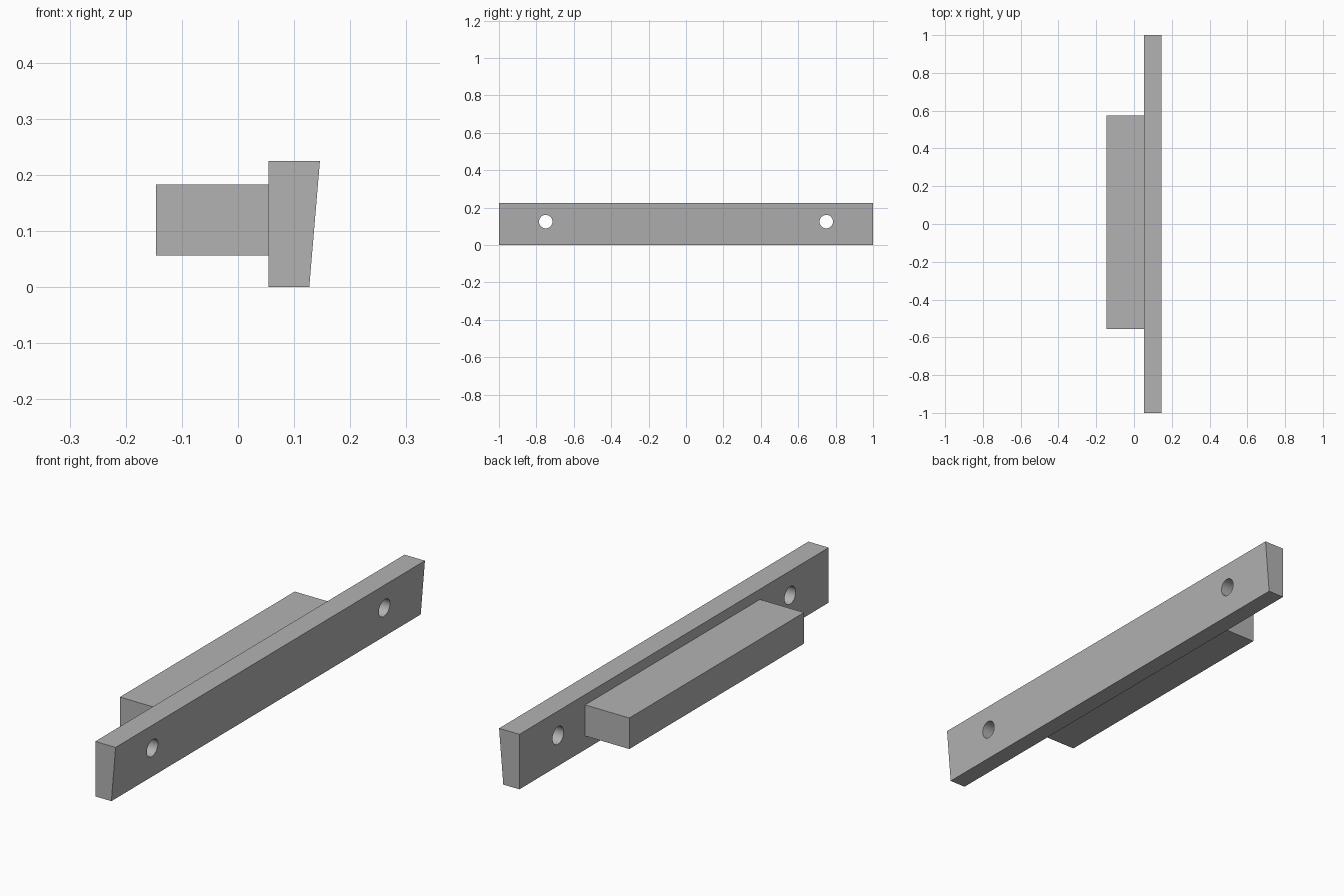
import bpy
import bmesh
from math import radians

if "Cube" in bpy.data.objects:
    bpy.data.objects.remove(bpy.data.objects["Cube"], do_unlink=True)

GREY = (0.45, 0.45, 0.45, 1)
grey = bpy.data.materials.new("plain grey")
grey.use_nodes = True
grey.diffuse_color = GREY
grey.node_tree.nodes["Principled BSDF"].inputs["Base Color"].default_value = GREY


def extrude_along_y(name, profile, y_start, y_end):
    """Solid bar made from an x-z profile."""
    bm = bmesh.new()
    face = bm.faces.new([bm.verts.new((x, y_start, z)) for x, z in profile])
    result = bmesh.ops.extrude_face_region(bm, geom=[face])
    moved = [v for v in result["geom"] if isinstance(v, bmesh.types.BMVert)]
    bmesh.ops.translate(bm, verts=moved, vec=(0, y_end - y_start, 0))
    bmesh.ops.recalc_face_normals(bm, faces=bm.faces)
    mesh = bpy.data.meshes.new(name)
    bm.to_mesh(mesh)
    bm.free()
    mesh.materials.append(grey)
    obj = bpy.data.objects.new(name, mesh)
    bpy.context.collection.objects.link(obj)
    return obj


# Long plate with a sloping outer face
plate = extrude_along_y(
    "face_plate", [(0.054, 0), (0.127, 0), (0.146, 0.225), (0.054, 0.225)], -1, 1)

# Shorter block on the inner side
extrude_along_y(
    "rear_block", [(-0.146, 0.056), (0.054, 0.056), (0.054, 0.183), (-0.146, 0.183)],
    -0.555, 0.575)

# Screw holes through the plate
for y in (-0.75, 0.75):
    bpy.ops.mesh.primitive_cylinder_add(
        vertices=48, radius=0.036, depth=0.4,
        location=(0.1, y, 0.125), rotation=(0, radians(90), 0))
    cutter = bpy.context.object
    cutter.name = "hole_cutter"
    cutter.hide_render = True
    cutter.data.materials.append(grey)
    cut = plate.modifiers.new("screw_hole", "BOOLEAN")
    cut.operation = "DIFFERENCE"
    cut.solver = "EXACT"
    cut.object = cutter
    bpy.ops.object.select_all(action="DESELECT")
    plate.select_set(True)
    bpy.context.view_layer.objects.active = plate
    bpy.ops.object.modifier_apply(modifier=cut.name)
    bpy.data.objects.remove(cutter, do_unlink=True)

bpy.ops.object.shade_smooth_by_angle(angle=radians(30))
